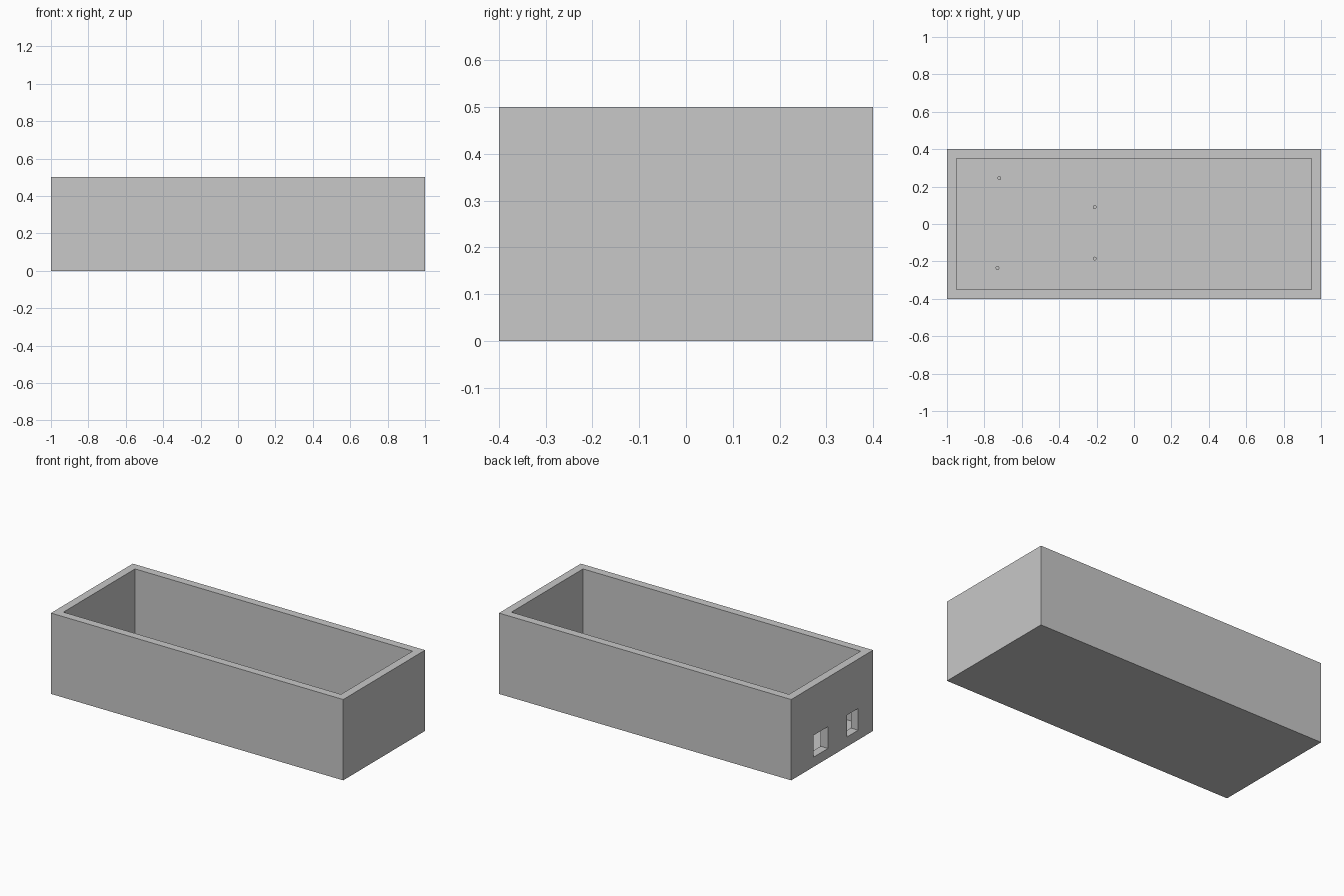
import bpy
import bmesh

cube = bpy.data.objects.get("Cube")
if cube:
    bpy.data.objects.remove(cube, do_unlink=True)

WALL = 0.05
LENGTH, DEPTH, HEIGHT = 2.0, 0.8, 0.5

grey = bpy.data.materials.new("plain grey")
grey.use_nodes = True
grey.diffuse_color = (0.58, 0.58, 0.58, 1)
grey.node_tree.nodes["Principled BSDF"].inputs["Base Color"].default_value = grey.diffuse_color


def box(name, low, high):
    """Axis-aligned box between two corners."""
    bm = bmesh.new()
    bmesh.ops.create_cube(bm, size=1)
    for v in bm.verts:
        v.co = [a + (c + 0.5) * (b - a) for a, b, c in zip(low, high, v.co)]
    mesh = bpy.data.meshes.new(name)
    bm.to_mesh(mesh)
    bm.free()
    mesh.materials.append(grey)
    obj = bpy.data.objects.new(name, mesh)
    bpy.context.collection.objects.link(obj)
    return obj


def cut(target, cutter):
    """Subtract a hidden cutter from the target."""
    mod = target.modifiers.new(cutter.name, 'BOOLEAN')
    mod.operation = 'DIFFERENCE'
    mod.solver = 'EXACT'
    mod.object = cutter
    cutter.hide_render = True
    cutter.hide_viewport = True
    cutter.display_type = 'WIRE'


# Open-topped enclosure
x, y = LENGTH / 2, DEPTH / 2
case = box("enclosure", (-x, -y, 0), (x, y, HEIGHT))
cut(case, box("cavity_cutter", (WALL - x, WALL - y, WALL), (x - WALL, y - WALL, HEIGHT + 0.1)))

# Two connector openings in one end wall
for name, y0, y1 in (("wide_port_cutter", 0.04, 0.18), ("narrow_port_cutter", -0.255, -0.145)):
    cut(case, box(name, (-x - 0.1, y0, 0.06), (-x + WALL + 0.02, y1, 0.195)))

# Board mounting pegs on the floor
PEG_TOP = 0.1
for i, (px, py) in enumerate(((-0.72, 0.245), (-0.73, -0.235), (-0.21, 0.09), (-0.21, -0.185))):
    base = WALL - 0.01
    bpy.ops.mesh.primitive_cylinder_add(vertices=16, radius=0.01, depth=PEG_TOP - base,
                                        location=(px, py, (PEG_TOP + base) / 2))
    peg = bpy.context.object
    peg.name = f"mounting_peg_{i + 1}"
    peg.data.materials.append(grey)
    bpy.ops.object.shade_smooth_by_angle()
